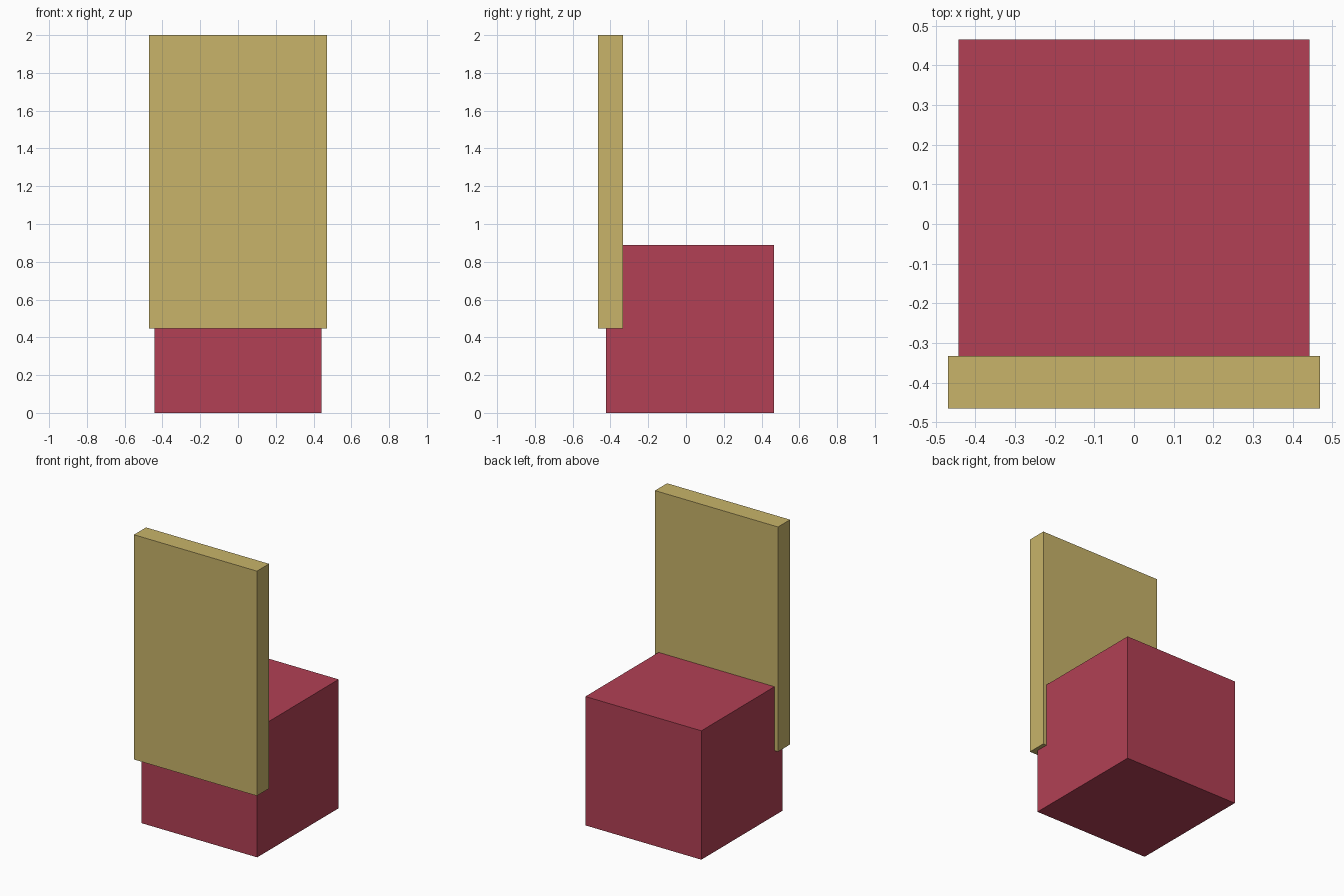
import bpy
import bmesh
from mathutils import Vector

cube = bpy.data.objects.get("Cube")
if cube:
    bpy.data.objects.remove(cube, do_unlink=True)


def make_material(name, rgb):
    mat = bpy.data.materials.new(name)
    mat.use_nodes = True
    color = (*rgb, 1.0)
    mat.diffuse_color = color
    mat.node_tree.nodes["Principled BSDF"].inputs["Base Color"].default_value = color
    return mat


def make_box(name, low, high, mat):
    """Box spanning two opposite corners."""
    low, high = Vector(low), Vector(high)
    mesh = bpy.data.meshes.new(name)
    bm = bmesh.new()
    bmesh.ops.create_cube(bm, size=1.0)
    bmesh.ops.scale(bm, vec=high - low, verts=bm.verts)
    bmesh.ops.translate(bm, vec=(low + high) / 2, verts=bm.verts)
    bm.to_mesh(mesh)
    bm.free()
    mesh.materials.append(mat)
    obj = bpy.data.objects.new(name, mesh)
    bpy.context.collection.objects.link(obj)
    return obj


crimson = make_material("crimson", (0.445, 0.051, 0.089))
tan = make_material("tan", (0.578, 0.456, 0.144))

# Solid block seat
make_box("seat", (-0.443, -0.423, 0), (0.443, 0.465, 0.89), crimson)

# Tall backrest, slightly wider than the seat and sunk into its front edge
make_box("backrest", (-0.47, -0.465, 0.448), (0.47, -0.333, 2), tan)
